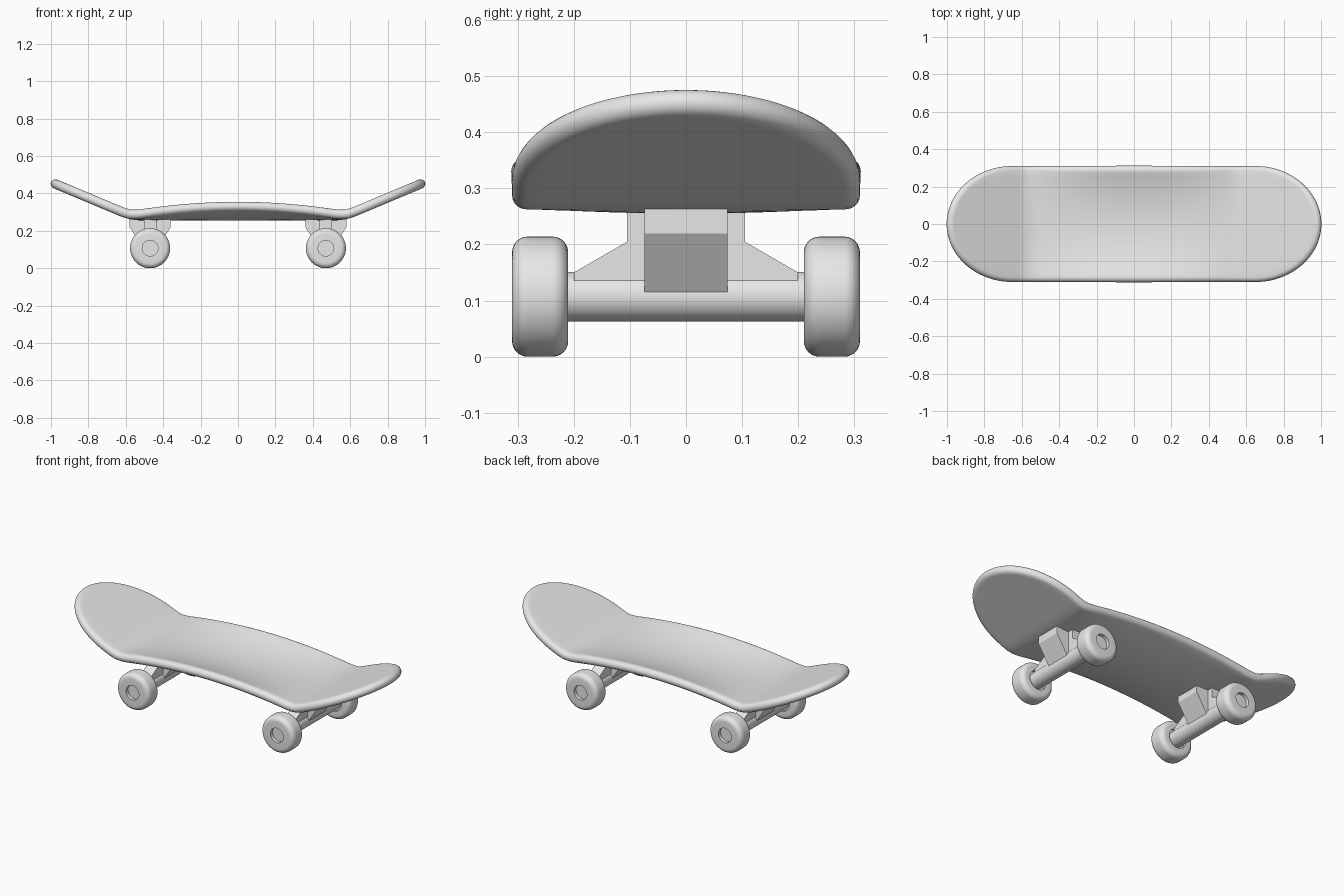
import bpy, bmesh, math
from mathutils import Vector

cube = bpy.data.objects.get("Cube")
if cube:
    bpy.data.objects.remove(cube, do_unlink=True)

# Single plain grey
grey = bpy.data.materials.new("plain grey")
grey.use_nodes = True
grey.diffuse_color = (0.8, 0.8, 0.8, 1)
grey.node_tree.nodes["Principled BSDF"].inputs["Base Color"].default_value = (0.8, 0.8, 0.8, 1)


def finish(bm, name, smooth=True):
    bmesh.ops.remove_doubles(bm, verts=bm.verts[:], dist=0.0001)
    bmesh.ops.recalc_face_normals(bm, faces=bm.faces[:])
    mesh = bpy.data.meshes.new(name)
    bm.to_mesh(mesh)
    bm.free()
    mesh.materials.append(grey)
    obj = bpy.data.objects.new(name, mesh)
    bpy.context.collection.objects.link(obj)
    if smooth:
        bpy.ops.object.select_all(action='DESELECT')
        obj.select_set(True)
        bpy.context.view_layer.objects.active = obj
        bpy.ops.object.shade_smooth_by_angle(angle=math.radians(35))
    return obj


def lathe(name, profile, x, z, steps=48):
    """Spin (radius, y) points round an axis parallel to y."""
    bm = bmesh.new()
    verts = [bm.verts.new((x + r, y, z)) for r, y in profile]
    edges = [bm.edges.new(pair) for pair in zip(verts, verts[1:])]
    bmesh.ops.spin(bm, geom=verts + edges, cent=(x, 0, z), axis=(0, 1, 0),
                   angle=math.tau, steps=steps)
    return finish(bm, name)


def prism(name, outline, half_depth, place):
    """Extrude a flat outline symmetrically; place maps (u, v, depth) to xyz."""
    bm = bmesh.new()
    ends = [[bm.verts.new(place(u, v, d)) for u, v in outline]
            for d in (-half_depth, half_depth)]
    for loop in ends:
        bm.faces.new(loop)
    n = len(outline)
    for i in range(n):
        j = (i + 1) % n
        bm.faces.new((ends[0][i], ends[0][j], ends[1][j], ends[1][i]))
    return finish(bm, name, smooth=False)


# Deck: mid-surface with upturned ends and a dished middle
HALF = 0.025            # half thickness, also the edge rounding radius
WIDTH = 0.31 - HALF     # half width where the rounded edge begins
STRAIGHT = 0.65         # where the end curves begin
END = 1 - HALF - STRAIGHT


def height(x, y):
    a = abs(x)
    blend = min(max(a - 0.51, 0), 0.12)
    kick = 0.42 * (blend ** 2 / 0.24 + max(a - 0.63, 0))
    dish = 0.055 * max(0, 1 - (a / 0.58) ** 2) * (y / 0.3) ** 2
    return 0.28 + kick + dish


def surface(x, y, offset):
    e = 0.002
    dx = (height(x + e, y) - height(x - e, y)) / (2 * e)
    dy = (height(x, y + e) - height(x, y - e)) / (2 * e)
    normal = Vector((-dx, -dy, 1)).normalized()
    return Vector((x, y, height(x, y))) + normal * offset


def section(x, w, nx, ny):
    """Closed ring across the deck at x, with round edges."""
    points = []
    for side in (1, -1):
        for i in range(21):
            points.append(surface(x, side * w * (i / 10 - 1), side * HALF))
        for i in range(1, 10):
            a = math.pi / 2 - math.pi * i / 10
            reach = HALF * math.cos(a)
            points.append(surface(x + nx * reach, side * (w + ny * reach),
                                  side * HALF * math.sin(a)))
    return points


stations = []
for i in range(61):
    stations.append((STRAIGHT * (i / 30 - 1), WIDTH, 0, 1))
for i in range(1, 29):
    a = math.pi / 2 * i / 28
    s, c = math.sin(a), math.cos(a)
    c = 0 if i == 28 else c
    n = Vector((s / END, c / WIDTH)).normalized()
    stations.append((STRAIGHT + END * s, WIDTH * c, n.x, n.y))
    stations.insert(0, (-STRAIGHT - END * s, WIDTH * c, -n.x, n.y))

bm = bmesh.new()
rings = [[bm.verts.new(p) for p in section(*st)] for st in stations]
for first, second in zip(rings, rings[1:]):
    for i in range(len(first)):
        j = (i + 1) % len(first)
        bm.faces.new((first[i], first[j], second[j], second[i]))
finish(bm, "deck")

# Wheel profile: rounded tyre with a hub recess on each face
R, ROUND, INNER, OUTER = 0.107, 0.028, 0.21, 0.31
wheel = [(0, 0.225), (0.055, 0.225), (0.055, INNER)]
for centre, start in ((INNER + ROUND, -90), (OUTER - ROUND, 0)):
    for i in range(9):
        a = math.radians(start + 90 * i / 8)
        wheel.append((R - ROUND + ROUND * math.cos(a), centre + ROUND * math.sin(a)))
wheel += [(0.042, OUTER), (0.042, 0.29), (0, 0.29)]

# Truck outlines
block = [(-0.11, 0.27), (-0.11, 0.22), (-0.04, 0.11),
         (0.04, 0.11), (0.11, 0.22), (0.11, 0.27)]
hanger = [(-0.105, 0.27), (-0.105, 0.205), (-0.2, 0.15), (-0.2, 0.11),
          (0.2, 0.11), (0.2, 0.15), (0.105, 0.205), (0.105, 0.27)]

for end, x in (("right", -0.47), ("left", 0.47)):
    prism(end + "_truck_block", block, 0.074, lambda u, v, d: (x + u, d, v))
    prism(end + "_truck_hanger", hanger, 0.033, lambda u, v, d: (x + d, u, v))
    lathe(end + "_axle", [(0, -0.23), (0.044, -0.23), (0.044, 0.23), (0, 0.23)], x, R)
    for face, side in (("front", -1), ("back", 1)):
        lathe(f"{end}_{face}_wheel", [(r, side * y) for r, y in wheel], x, R)
